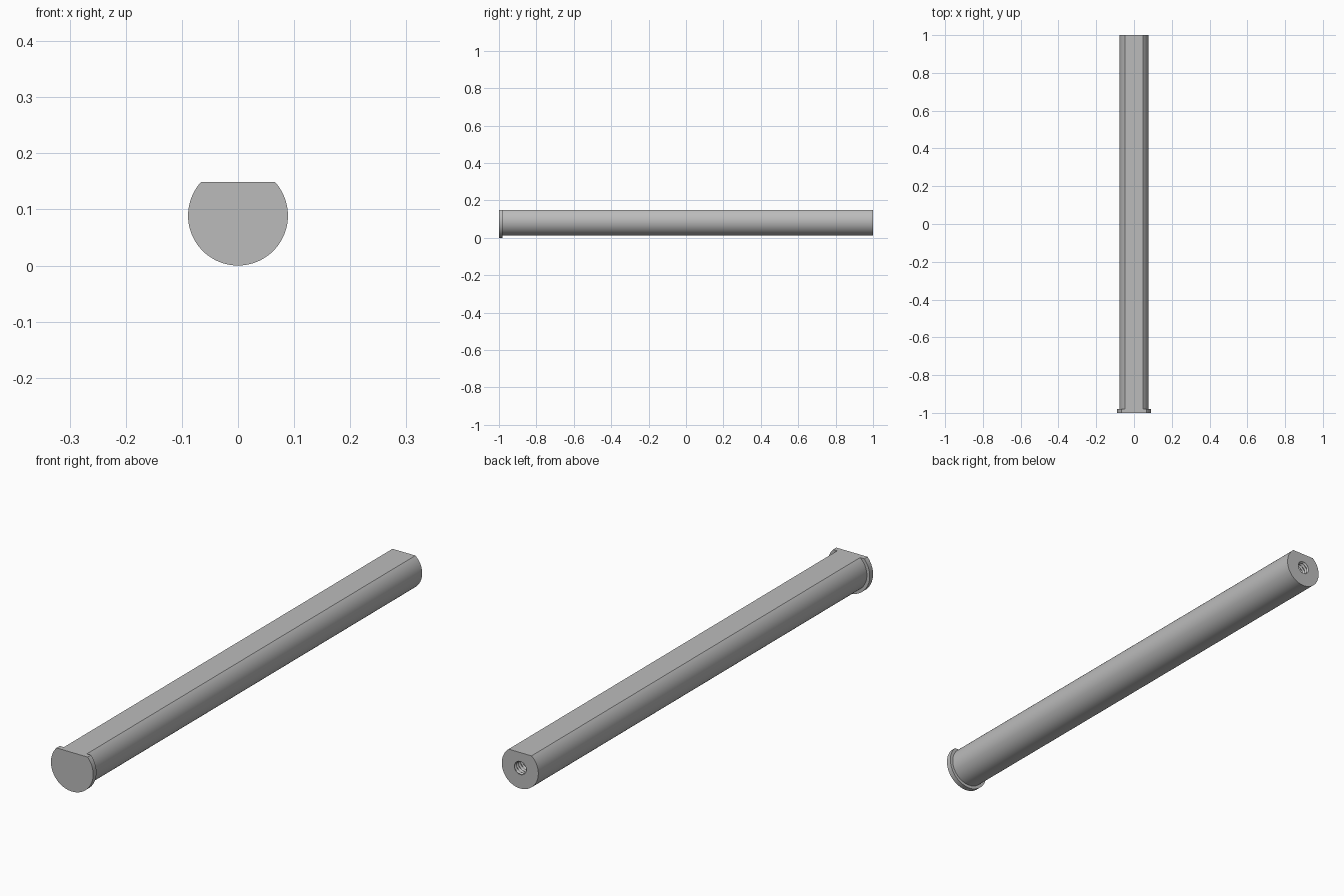
import bpy, bmesh, math

if "Cube" in bpy.data.objects:
    bpy.data.objects.remove(bpy.data.objects["Cube"])

AXIS_Z = 0.089        # height of the rod axis
FLAT_Z = 0.149        # height of the flat along the top
HEAD_Y = -0.98        # where the head meets the shaft

steel = bpy.data.materials.new("grey steel")
steel.use_nodes = True
grey = (0.5, 0.5, 0.5, 1)
steel.diffuse_color = grey
steel.node_tree.nodes["Principled BSDF"].inputs["Base Color"].default_value = grey


def finish(name, bm):
    bmesh.ops.recalc_face_normals(bm, faces=bm.faces)
    mesh = bpy.data.meshes.new(name)
    bm.to_mesh(mesh)
    bm.free()
    mesh.materials.append(steel)
    obj = bpy.data.objects.new(name, mesh)
    bpy.context.collection.objects.link(obj)
    return obj


def smooth(obj):
    bpy.ops.object.select_all(action="DESELECT")
    obj.select_set(True)
    bpy.context.view_layer.objects.active = obj
    bpy.ops.object.shade_smooth_by_angle(angle=math.radians(30))


def flatted_bar(name, radius, y0, y1, segments=72):
    """Round bar along y with a flat cut along its top."""
    start = math.asin((FLAT_Z - AXIS_Z) / radius)
    sweep = math.pi + 2 * start
    bm = bmesh.new()
    outline = []
    for i in range(segments + 1):
        a = start - sweep * i / segments
        outline.append(bm.verts.new((radius * math.cos(a), y0,
                                     AXIS_Z + radius * math.sin(a))))
    face = bm.faces.new(outline)
    ext = bmesh.ops.extrude_face_region(bm, geom=[face], use_keep_orig=True)
    moved = [v for v in ext["geom"] if isinstance(v, bmesh.types.BMVert)]
    bmesh.ops.translate(bm, verts=moved, vec=(0, y1 - y0, 0))
    return finish(name, bm)


def thread_cutter(name, inner, groove, pitch, y0, y1, segments=32, steps=6):
    """Helical screw shape used to cut the tapped hole."""
    rows = round((y1 - y0) / pitch * steps)
    bm = bmesh.new()
    rings = []
    for i in range(rows + 1):
        ring = []
        for j in range(segments):
            turn = (i / steps - j / segments) % 1
            r = inner + groove * abs(2 * turn - 1)
            a = math.tau * j / segments
            ring.append(bm.verts.new((r * math.cos(a), y0 + (y1 - y0) * i / rows,
                                      AXIS_Z + r * math.sin(a))))
        rings.append(ring)
    for low, high in zip(rings, rings[1:]):
        for j in range(segments):
            k = (j + 1) % segments
            bm.faces.new((low[j], low[k], high[k], high[j]))
    bm.faces.new(rings[0])
    bm.faces.new(rings[-1])
    bmesh.ops.triangulate(bm, faces=bm.faces)
    return finish(name, bm)


# Head: thin flange at the front
head = flatted_bar("head_flange", 0.089, -1, HEAD_Y)
smooth(head)

# Shaft: long bar with a flat top
shaft = flatted_bar("shaft", 0.077, HEAD_Y, 1)

# Tapped hole in the back end
cutter = thread_cutter("hole_cutter", 0.022, 0.006, 0.013, 0.8, 1.01)
cutter.hide_render = True
cut = shaft.modifiers.new("tapped_hole", "BOOLEAN")
cut.operation = "DIFFERENCE"
cut.solver = "EXACT"
cut.object = cutter
bpy.context.view_layer.objects.active = shaft
bpy.ops.object.modifier_apply(modifier=cut.name)
bpy.data.objects.remove(cutter)
smooth(shaft)
